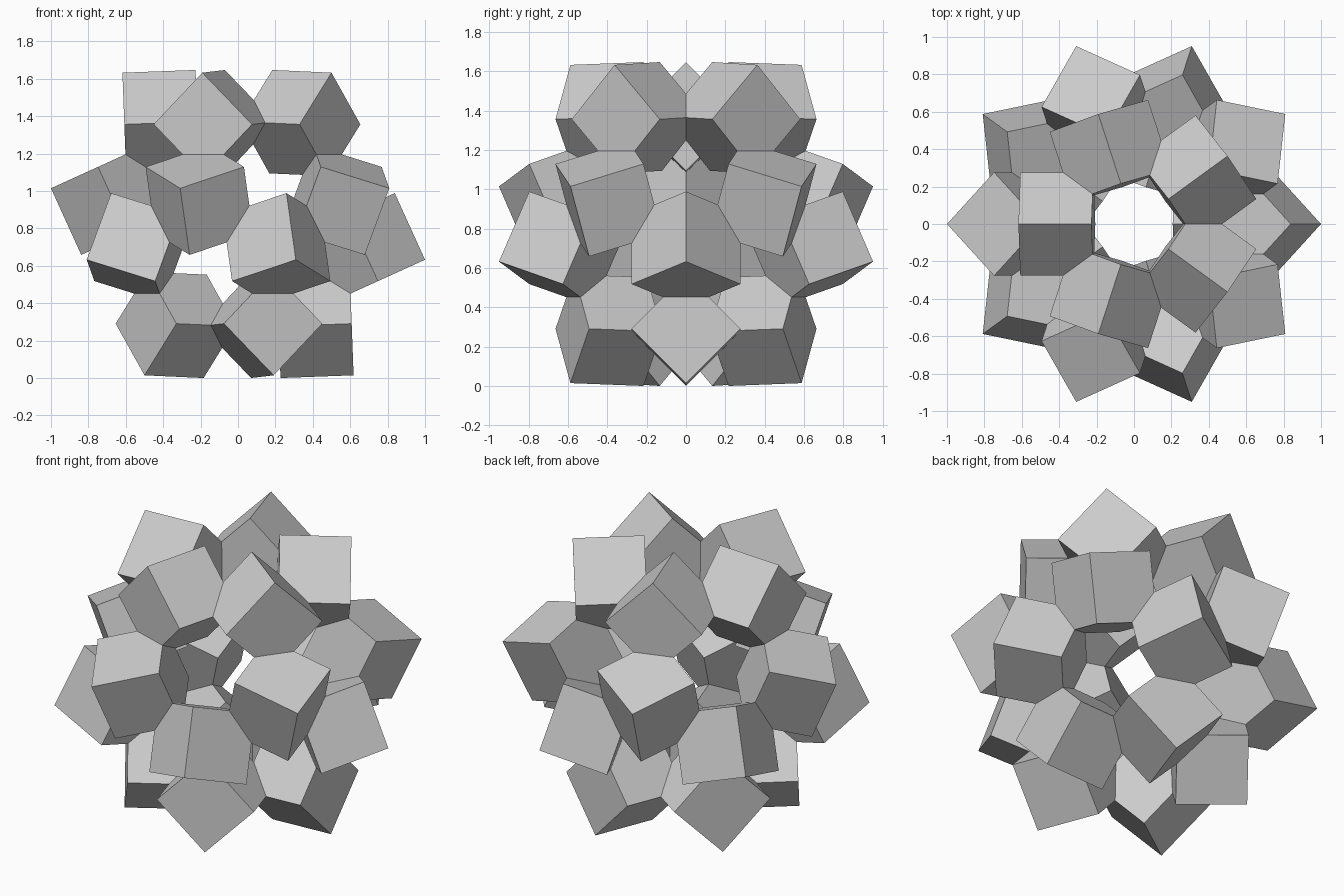
import bpy
from math import radians, sin, cos, sqrt
from mathutils import Matrix, Vector

if "Cube" in bpy.data.objects:
    bpy.data.objects.remove(bpy.data.objects["Cube"])

R = 1.018        # distance of the outermost cube corners from the centre
EDGE = 0.391     # cube edge length
MID_Z = 0.8235   # height of the cluster centre


def add_cube(name, azimuth, elevation, up):
    """Cube with one corner pointing outwards; one edge runs up/down the meridian."""
    a, e = radians(azimuth), radians(elevation)
    out = Vector((cos(e) * cos(a), cos(e) * sin(a), sin(e)))
    meridian = Vector((-sin(e) * cos(a), -sin(e) * sin(a), cos(e))) * up
    side = out.cross(meridian)
    # three perpendicular edges leaving the outer corner
    edges = [-out / sqrt(3) + sqrt(2 / 3) * (cos(radians(t)) * meridian + sin(radians(t)) * side)
             for t in (0, 120, 240)]
    rot = Matrix(edges).transposed()
    if rot.determinant() < 0:
        rot = Matrix((edges[0], edges[2], edges[1])).transposed()
    centre = out * (R - EDGE * sqrt(3) / 2) + Vector((0, 0, MID_Z))
    bpy.ops.mesh.primitive_cube_add(size=EDGE)
    ob = bpy.context.object
    ob.name = name
    ob.matrix_world = Matrix.Translation(centre) @ rot.to_4x4()


# four rings of five cubes, at the corners of a dodecahedron
rings = [("top_cube", 36, 52.623, 1), ("upper_cube", 36, 10.812, -1),
         ("lower_cube", 0, -10.812, 1), ("bottom_cube", 0, -52.623, -1)]
for name, start, elevation, up in rings:
    for i in range(5):
        add_cube(f"{name}_{i + 1}", start + 72 * i, elevation, up)
